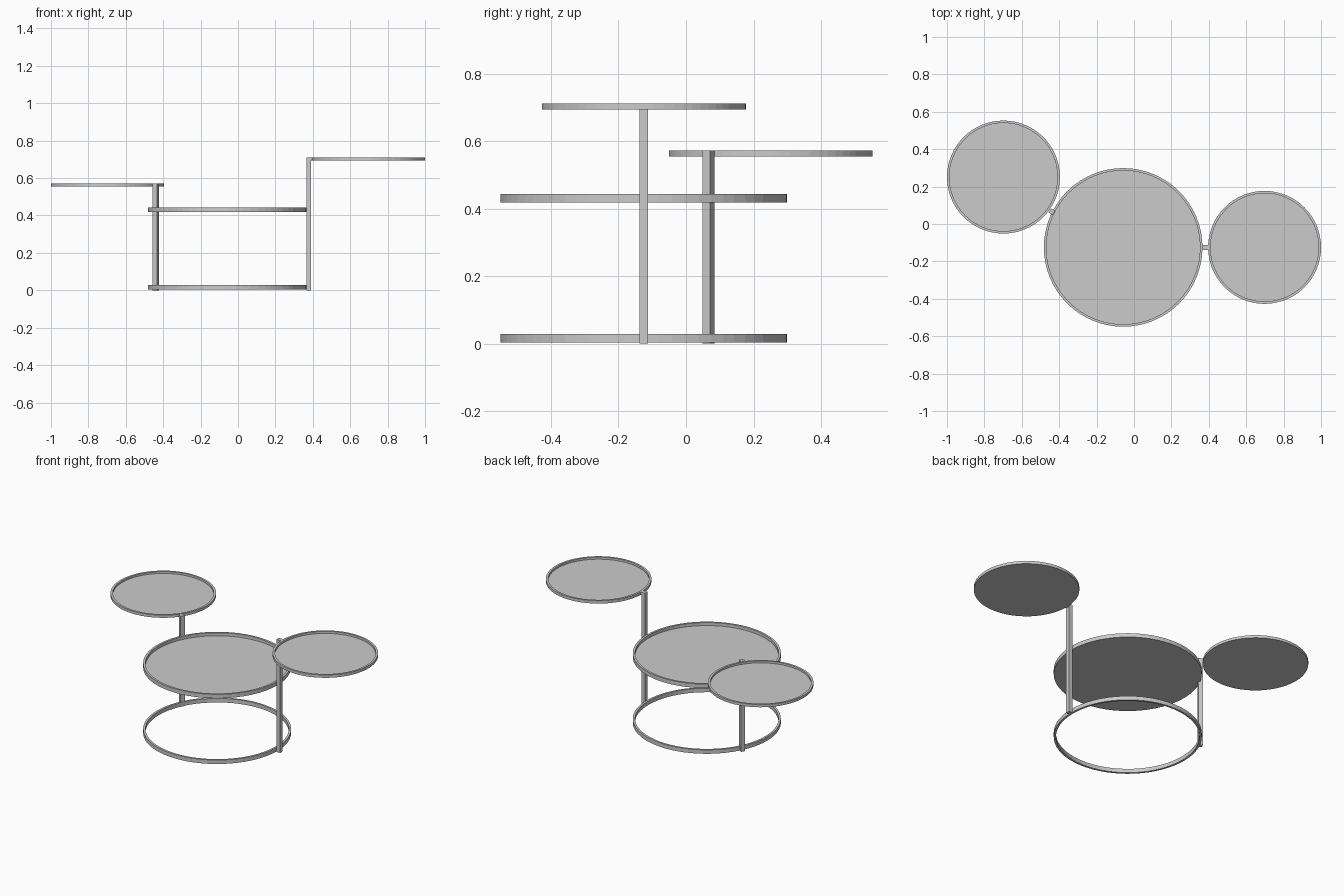
import bpy, bmesh
from math import radians, cos, sin, pi

if "Cube" in bpy.data.objects:
    bpy.data.objects.remove(bpy.data.objects["Cube"])

SIDES = 64
WALL = 0.013
POST = 0.026


def finish(name, bm):
    bmesh.ops.recalc_face_normals(bm, faces=bm.faces)
    mesh = bpy.data.meshes.new(name)
    bm.to_mesh(mesh)
    bm.free()
    obj = bpy.data.objects.new(name, mesh)
    bpy.context.collection.objects.link(obj)
    return obj


def circle(bm, x, y, z, r):
    return [bm.verts.new((x + r * cos(2 * pi * i / SIDES), y + r * sin(2 * pi * i / SIDES), z))
            for i in range(SIDES)]


def round_part(name, x, y, r, z0, z1, floor=None):
    """Rimmed tray when a floor height is given, open hoop otherwise."""
    bm = bmesh.new()
    inner_z = z0 if floor is None else z0 + floor
    profile = [(r, z0), (r, z1), (r - WALL, z1), (r - WALL, inner_z)]
    rings = [circle(bm, x, y, z, rad) for rad, z in profile]
    pairs = list(zip(rings, rings[1:]))
    if floor is None:
        pairs.append((rings[-1], rings[0]))
    for a, b in pairs:
        for i in range(SIDES):
            j = (i + 1) % SIDES
            bm.faces.new((a[i], a[j], b[j], b[i]))
    if floor is not None:
        bm.faces.new(rings[0])
        bm.faces.new(rings[-1])
    return finish(name, bm)


def post(name, x, y, height, angle):
    bm = bmesh.new()
    bmesh.ops.create_cube(bm, size=1)
    bmesh.ops.scale(bm, vec=(POST, POST, height), verts=bm.verts)
    obj = finish(name, bm)
    obj.location = (x, y, height / 2)
    obj.rotation_euler.z = radians(angle)


# Main table: floor hoop and large tray
round_part("base_hoop", -0.058, -0.125, 0.424, 0.003, 0.028)
round_part("main_tray", -0.058, -0.125, 0.424, 0.418, 0.443, 0.006)

# Side trays at two heights
round_part("high_side_tray", 0.698, -0.125, 0.302, 0.693, 0.711, 0.005)
round_part("low_side_tray", -0.698, 0.251, 0.302, 0.555, 0.572, 0.005)

# Square posts joining hoop, main tray and side trays
post("high_post", 0.378, -0.125, 0.711, 0)
post("low_post", -0.439, 0.066, 0.572, -30)

# Short tab closing the gap between the high post and its tray
bm = bmesh.new()
bmesh.ops.create_cube(bm, size=1)
bmesh.ops.scale(bm, vec=(0.014, POST, 0.018), verts=bm.verts)
finish("high_post_tab", bm).location = (0.394, -0.125, 0.702)
